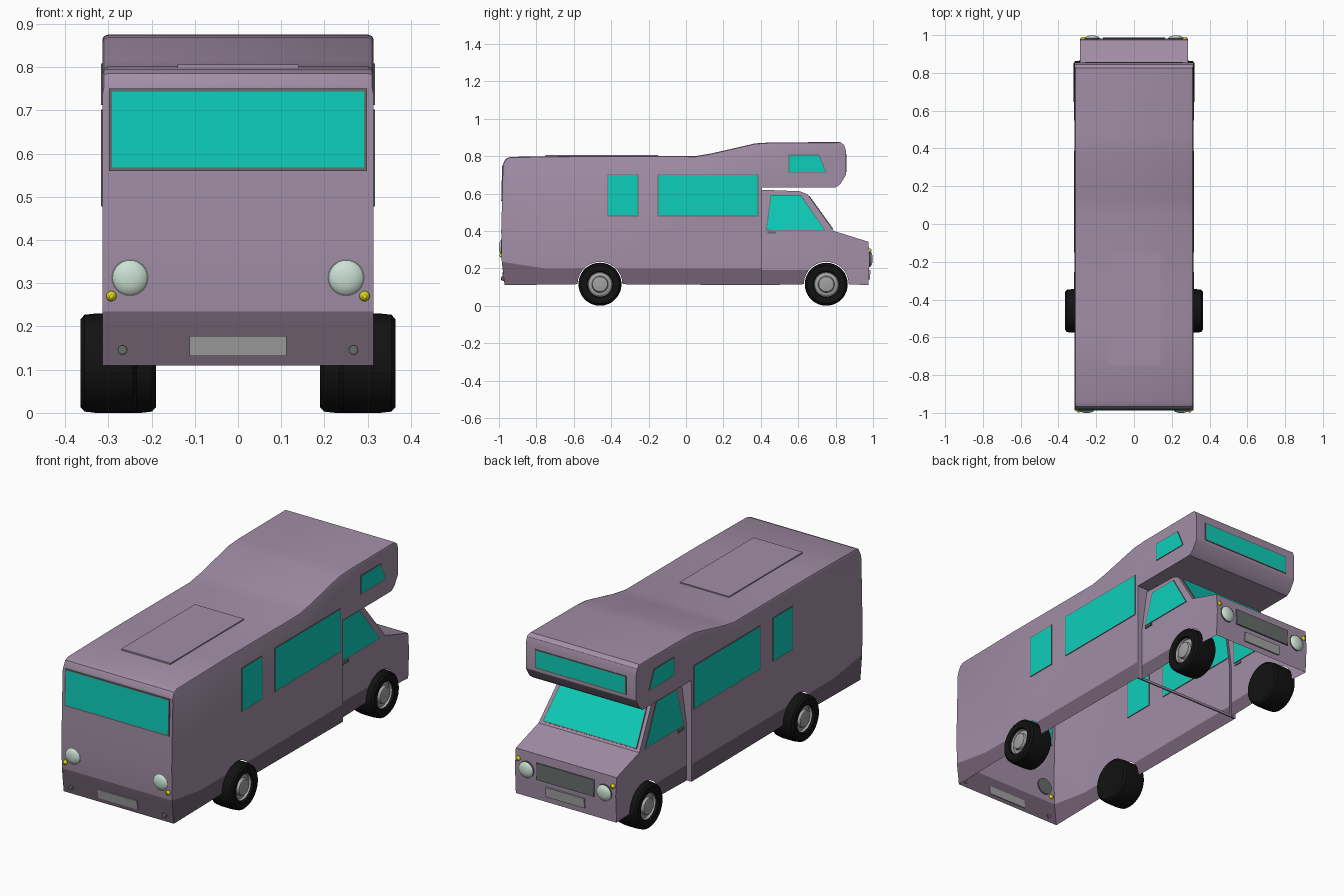
import bpy, bmesh, math
from mathutils import Vector

if "Cube" in bpy.data.objects:
    bpy.data.objects.remove(bpy.data.objects["Cube"])


def mat(name, r, g, b):
    m = bpy.data.materials.new(name)
    m.diffuse_color = (r, g, b, 1)
    m.use_nodes = True
    m.node_tree.nodes["Principled BSDF"].inputs["Base Color"].default_value = m.diffuse_color
    return m


MAUVE = mat("mauve_paint", 0.36, 0.27, 0.38)
DARK = mat("dark_trim", 0.17, 0.12, 0.17)
TEAL = mat("teal_glass", 0.004, 0.62, 0.49)
FRAME = mat("window_rubber", 0.13, 0.15, 0.14)
GREY = mat("grey_metal", 0.36, 0.36, 0.36)
BLACK = mat("rubber", 0.006, 0.006, 0.006)
LENS = mat("lamp_lens", 0.6, 0.75, 0.66)
YELLOW = mat("indicator_yellow", 0.75, 0.68, 0.01)


def finish(name, bm, mats, smooth=True):
    me = bpy.data.meshes.new(name)
    bm.to_mesh(me)
    bm.free()
    for m in mats:
        me.materials.append(m)
    ob = bpy.data.objects.new(name, me)
    bpy.context.collection.objects.link(ob)
    if smooth:
        bpy.ops.object.select_all(action='DESELECT')
        ob.select_set(True)
        bpy.context.view_layer.objects.active = ob
        bpy.ops.object.shade_smooth_by_angle(angle=math.radians(30))
    return ob


def arch(yc, r=0.12, zc=0.115, n=14):
    return [(yc - r * math.cos(math.pi * i / n), zc + r * math.sin(math.pi * i / n))
            for i in range(n + 1)]


def shell(profile, w, skip):
    """Side profile stretched across x, leaving the skipped edges open."""
    bm = bmesh.new()
    left = [bm.verts.new((-w, y, z)) for y, z in profile]
    right = [bm.verts.new((w, y, z)) for y, z in profile]
    bm.faces.new(left)
    bm.faces.new(right[::-1])
    n = len(profile)
    for i in range(n):
        j = (i + 1) % n
        (y0, z0), (y1, z1) = profile[i], profile[j]
        if not skip((y0 + y1) / 2, (z0 + z1) / 2):
            bm.faces.new((left[j], left[i], right[i], right[j]))
    bmesh.ops.recalc_face_normals(bm, faces=bm.faces)
    return bm


def cut(bm, co, no):
    bmesh.ops.bisect_plane(bm, geom=bm.verts[:] + bm.edges[:] + bm.faces[:],
                           plane_co=co, plane_no=no, dist=1e-5)


def panel(name, pts, t, mats, border=0.0):
    """Thin slab around a flat polygon, with an optional framed border."""
    bm = bmesh.new()
    f = bm.faces.new([bm.verts.new(p) for p in pts])
    f.normal_update()
    no = f.normal.copy()
    top = bmesh.ops.extrude_face_region(bm, geom=[f], use_keep_orig=True)['geom']
    for g in top:
        if isinstance(g, bmesh.types.BMVert):
            g.co += no * t
    for v in f.verts:
        v.co -= no * t
    bmesh.ops.recalc_face_normals(bm, faces=bm.faces)
    caps = [g for g in bm.faces if abs(g.normal.dot(no)) > 0.9]
    if border:
        for g in bm.faces:
            g.material_index = 1
        bmesh.ops.inset_individual(bm, faces=caps, thickness=border)
        for g in caps:
            g.material_index = 0
    return finish(name, bm, mats, False)


def lathe(name, prof, loc, axis, mats, n=32, mat_at=None):
    """Turn (radius, height) points around an axis."""
    bm = bmesh.new()
    rot = Vector((0, 0, 1)).rotation_difference(Vector(axis))
    rings = [[bm.verts.new(Vector(loc) + rot @ Vector((r * math.cos(2 * math.pi * k / n),
              r * math.sin(2 * math.pi * k / n), h))) for k in range(n)] for r, h in prof]
    for i in range(len(rings) - 1):
        for k in range(n):
            f = bm.faces.new((rings[i][k], rings[i][(k + 1) % n],
                              rings[i + 1][(k + 1) % n], rings[i + 1][k]))
            f.material_index = 1 if mat_at is not None and i >= mat_at else 0
    bm.faces.new(rings[0][::-1])
    bm.faces.new(rings[-1]).material_index = 1 if mat_at is not None else 0
    return finish(name, bm, mats)


# Living body with the sleeping pod over the cab
W = 0.314
house = [(-0.97, 0.11)] + arch(-0.46) + [
    (0.405, 0.11), (0.405, 0.632), (0.80, 0.632), (0.825, 0.65), (0.855, 0.70), (0.855, 0.83),
    (0.845, 0.86), (0.825, 0.875), (0.45, 0.873), (0.37, 0.868), (0.14, 0.815), (0.05, 0.80),
    (-0.55, 0.801), (-0.94, 0.796), (-0.965, 0.785), (-0.978, 0.76), (-0.988, 0.40), (-0.985, 0.235)]
bm = shell(house, W, lambda y, z: (z < 0.25 and y > -0.95) or abs(y - 0.405) < 1e-3)
bmesh.ops.bevel(bm, geom=[e for e in bm.edges if abs(e.verts[0].co.x - e.verts[1].co.x) < 1e-4
                          and all(v.co.z > 0.75 and v.co.y < 0.84 for v in e.verts)],
                offset=0.012, segments=2, profile=0.5, affect='EDGES')
cut(bm, (0, 0, 0.2), (0, 0, 1))
cut(bm, (0, -0.76, 0.2), (0, 0.035, 0.225))
for f in bm.faces:
    c = f.calc_center_median()
    if max(v.co.z for v in f.verts) < 0.237 or c.z < 0.19:
        f.material_index = 1
finish("living_body", bm, [MAUVE, DARK])


# Cab, tapering above the waistline
def cab_x(z):
    return 0.287 - max(0, z - 0.40) * 0.14


cab = [(0.405, 0.62), (0.405, 0.11)] + arch(0.75) + [
    (0.975, 0.11), (0.982, 0.25), (0.975, 0.342), (0.79, 0.40), (0.65, 0.595), (0.61, 0.612)]
bm = shell(cab, 0.287, lambda y, z: (z < 0.25 and y < 0.95) or y < 0.41)
cut(bm, (0, 0, 0.40), (0, 0, 1))
cut(bm, (0, 0, 0.19), (0, 0, 1))
for v in bm.verts:
    v.co.x = math.copysign(cab_x(v.co.z), v.co.x)
for f in bm.faces:
    if max(v.co.z for v in f.verts) < 0.191 and f.calc_center_median().y < 0.72:
        f.material_index = 1
finish("cab", bm, [MAUVE, DARK])

# Bulkhead rim joining cab and living body
for s in (-1, 1):
    panel("bulkhead_post", [(s * W, 0.40, 0.11), (s * W, 0.40, 0.632), (s * 0.245, 0.40, 0.632),
                            (s * 0.252, 0.40, 0.60), (s * 0.28, 0.40, 0.40), (s * 0.28, 0.40, 0.11)],
          0.004, [MAUVE])
panel("bulkhead_sill", [(-0.28, 0.40, 0.11), (0.28, 0.40, 0.11), (0.28, 0.40, 0.122),
                        (-0.28, 0.40, 0.122)], 0.004, [MAUVE])
panel("bulkhead_header", [(-0.26, 0.40, 0.612), (0.26, 0.40, 0.612), (0.26, 0.40, 0.632),
                          (-0.26, 0.40, 0.632)], 0.004, [MAUVE])

# Roof panel
panel("roof_panel", [(-0.14, -0.75, 0.80), (0.14, -0.75, 0.80), (0.14, -0.15, 0.80),
                     (-0.14, -0.15, 0.80)], 0.006, [MAUVE])

# Side windows and door handles
GLASS = [TEAL, FRAME]
side_windows = {
    "rear_side_window": [(-0.42, 0.477), (-0.255, 0.477), (-0.255, 0.702), (-0.42, 0.702)],
    "large_side_window": [(-0.152, 0.477), (0.387, 0.477), (0.387, 0.702), (-0.152, 0.702)],
    "pod_side_window": [(0.548, 0.712), (0.752, 0.712), (0.712, 0.808), (0.548, 0.808)]}
for s in (-1, 1):
    for name, pts in side_windows.items():
        panel(name, [(s * W, y, z) for y, z in pts], 0.003, GLASS, 0.006)
    panel("cab_side_window", [(s * cab_x(z), y, z) for y, z in
          [(0.427, 0.402), (0.745, 0.402), (0.615, 0.592), (0.452, 0.592)]], 0.003, GLASS, 0.006)
    panel("door_handle", [(s * 0.289, y, z) for y, z in
          [(0.435, 0.385), (0.48, 0.385), (0.48, 0.397), (0.435, 0.397)]], 0.006, [FRAME])


# Front and rear windows, grille and plates
def cross_panel(name, xb, yb, zb, xt, yt, zt, t, mats, border=0.0):
    panel(name, [(-xb, yb, zb), (xb, yb, zb), (xt, yt, zt), (-xt, yt, zt)], t, mats, border)


cross_panel("rear_window", 0.298, -0.984, 0.56, 0.298, -0.979, 0.75, 0.004, GLASS, 0.01)
cross_panel("pod_front_window", 0.26, 0.855, 0.715, 0.26, 0.855, 0.812, 0.003, GLASS, 0.008)
cross_panel("windscreen", 0.268, 0.783, 0.41, 0.243, 0.657, 0.585, 0.004, GLASS, 0.008)
cross_panel("grille", 0.165, 0.982, 0.215, 0.165, 0.979, 0.30, 0.005, [FRAME])
cross_panel("front_plate", 0.11, 0.978, 0.14, 0.11, 0.98, 0.19, 0.006, [GREY])
cross_panel("rear_plate", 0.112, -0.973, 0.132, 0.112, -0.979, 0.178, 0.004, [GREY])

# Lamps, indicators and bumper bolts
dome = [(0.043, -0.004), (0.043, 0.003), (0.039, 0.004), (0.034, 0.009), (0.022, 0.014), (0.009, 0.016)]
ball = [(0.012 * math.sin(a), -0.012 * math.cos(a)) for a in [math.pi * i / 8 for i in range(1, 8)]]
for s in (-1, 1):
    lathe("rear_lamp", dome, (s * 0.25, -0.984, 0.313), (0, -1, 0), [FRAME, LENS], mat_at=2)
    lathe("front_lamp", dome, (s * 0.222, 0.982, 0.25), (0, 1, 0), [FRAME, LENS], mat_at=2)
    lathe("rear_indicator", ball, (s * 0.293, -0.986, 0.27), (0, -1, 0), [YELLOW], 16)
    lathe("front_indicator", ball, (s * 0.27, 0.98, 0.295), (0, 1, 0), [YELLOW], 16)
    lathe("bumper_bolt", [(0.011, -0.004), (0.011, 0.012), (0.008, 0.014)],
          (s * 0.267, -0.974, 0.145), (0, -1, 0), [FRAME], 16)

# Wheels: tyre with a stepped metal hub on the outside
wheel = [(0.07, -0.062), (0.102, -0.065), (0.112, -0.056), (0.115, -0.03), (0.115, 0.03),
         (0.112, 0.056), (0.102, 0.065), (0.07, 0.062), (0.066, 0.05), (0.062, 0.04),
         (0.044, 0.045), (0.04, 0.058), (0.034, 0.06)]
for s in (-1, 1):
    lathe("rear_wheel", wheel, (s * 0.299, -0.46, 0.115), (s, 0, 0), [BLACK, GREY], 36, 8)
    lathe("front_wheel", wheel, (s * 0.255, 0.75, 0.115), (s, 0, 0), [BLACK, GREY], 36, 8)
